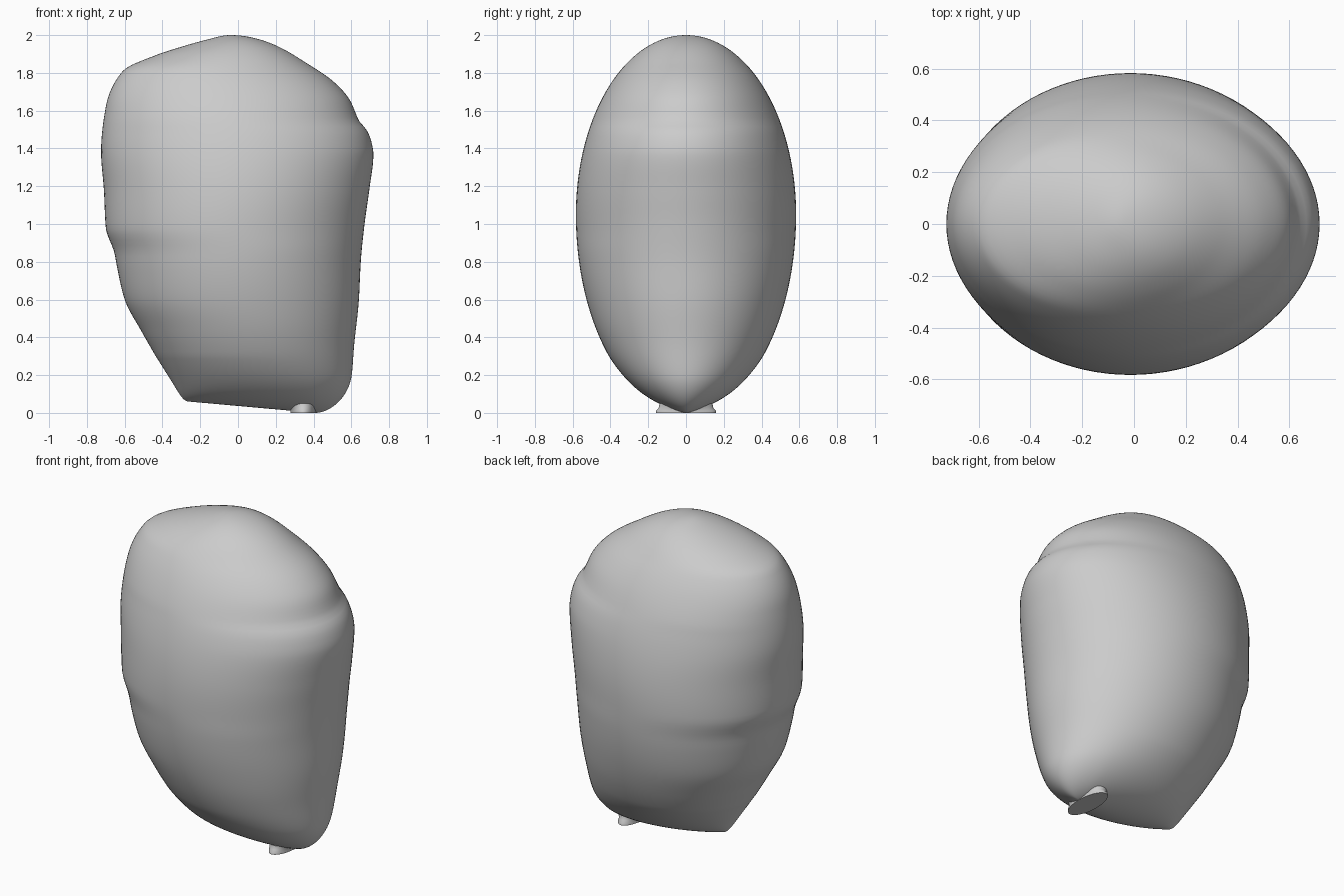
import bpy, bmesh, math

if "Cube" in bpy.data.objects:
    bpy.data.objects.remove(bpy.data.objects["Cube"])

# Front outline as (x, height) for each side
LEFT = [(-.26, 0), (-.335, .1), (-.42, .27), (-.51, .43), (-.60, .6), (-.64, .77), (-.655, .85),
        (-.70, .98), (-.71, 1.18), (-.725, 1.38), (-.70, 1.62), (-.61, 1.81),
        (-.445, 1.89), (-.26, 1.95), (-.13, 1.985), (-.04, 2)]
RIGHT = [(.41, 0), (.59, .15), (.602, .2), (.615, .36), (.64, .6), (.65, .8), (.67, 1),
         (.695, 1.18), (.717, 1.37), (.705, 1.44), (.68, 1.5), (.645, 1.54),
         (.59, 1.66), (.51, 1.75), (.35, 1.86), (.19, 1.95), (.085, 1.985), (-.04, 2)]


def angle(s):
    return math.acos(max(-1, min(1, 1 - s)))


def sample(table, t):
    # Smooth interpolation by height angle, with limited slopes
    ts = [angle(p[1]) for p in table]
    xs = [p[0] for p in table]
    n = len(ts)
    d = [(xs[i + 1] - xs[i]) / (ts[i + 1] - ts[i]) for i in range(n - 1)]

    def slope(i):
        if i == 0:
            return d[0]
        if i == n - 1:
            return d[-1]
        a, b = d[i - 1], d[i]
        return 0 if a * b <= 0 else 2 * a * b / (a + b)

    i = 0
    while i < n - 2 and t > ts[i + 1]:
        i += 1
    h = ts[i + 1] - ts[i]
    u = (t - ts[i]) / h
    return ((2*u**3 - 3*u*u + 1) * xs[i] + (u**3 - 2*u*u + u) * h * slope(i)
            + (3*u*u - 2*u**3) * xs[i + 1] + (u**3 - u*u) * h * slope(i + 1))


def depth(s):
    half = .95 if s > 1.05 else 1.05
    return .583 * math.sqrt(max(0, 1 - ((s - 1.05) / half) ** 2))


def loft(name, rings):
    bm = bmesh.new()
    loops = [[bm.verts.new(p) for p in r] for r in rings]
    n = len(rings[0])
    for a, b in zip(loops, loops[1:]):
        for j in range(n):
            k = (j + 1) % n
            bm.faces.new((a[j], a[k], b[k], b[j]))
    bm.faces.new(loops[0][::-1])
    bm.faces.new(loops[-1])
    bmesh.ops.remove_doubles(bm, verts=bm.verts, dist=1e-5)
    bmesh.ops.recalc_face_normals(bm, faces=bm.faces)
    me = bpy.data.meshes.new(name)
    bm.to_mesh(me)
    bm.free()
    ob = bpy.data.objects.new(name, me)
    bpy.context.collection.objects.link(ob)
    bpy.ops.object.select_all(action='DESELECT')
    ob.select_set(True)
    bpy.context.view_layer.objects.active = ob
    bpy.ops.object.shade_smooth_by_angle(angle=math.radians(50))
    return ob


# Puffy body: stacked ellipses closing to a slanted crest at the bottom
N, ROWS = 96, 110
rings = []
for i in range(ROWS + 1):
    t = math.pi * i / ROWS
    s = 1 - math.cos(t)
    l, r, d = sample(LEFT, t), sample(RIGHT, t), depth(s)
    ring = []
    for j in range(N):
        a = 2 * math.pi * j / N
        x = (l + r) / 2 + (r - l) / 2 * math.cos(a)
        lift = .06 * max(0, min(1, (.41 - x) / .67)) * max(0, 1 - s / .3)
        ring.append((x, d * math.sin(a), s + lift))
    rings.append(ring)
loft("puffy_body", rings)

# Small flared oval foot under the right end of the crest
foot = [(.068, .158, 0), (.068, .158, .012), (.07, .145, .025), (.085, .14, .05)]
loft("oval_foot", [[(.345 + rx * math.cos(2 * math.pi * j / 48),
                     ry * math.sin(2 * math.pi * j / 48), z) for j in range(48)]
                   for rx, ry, z in foot])
